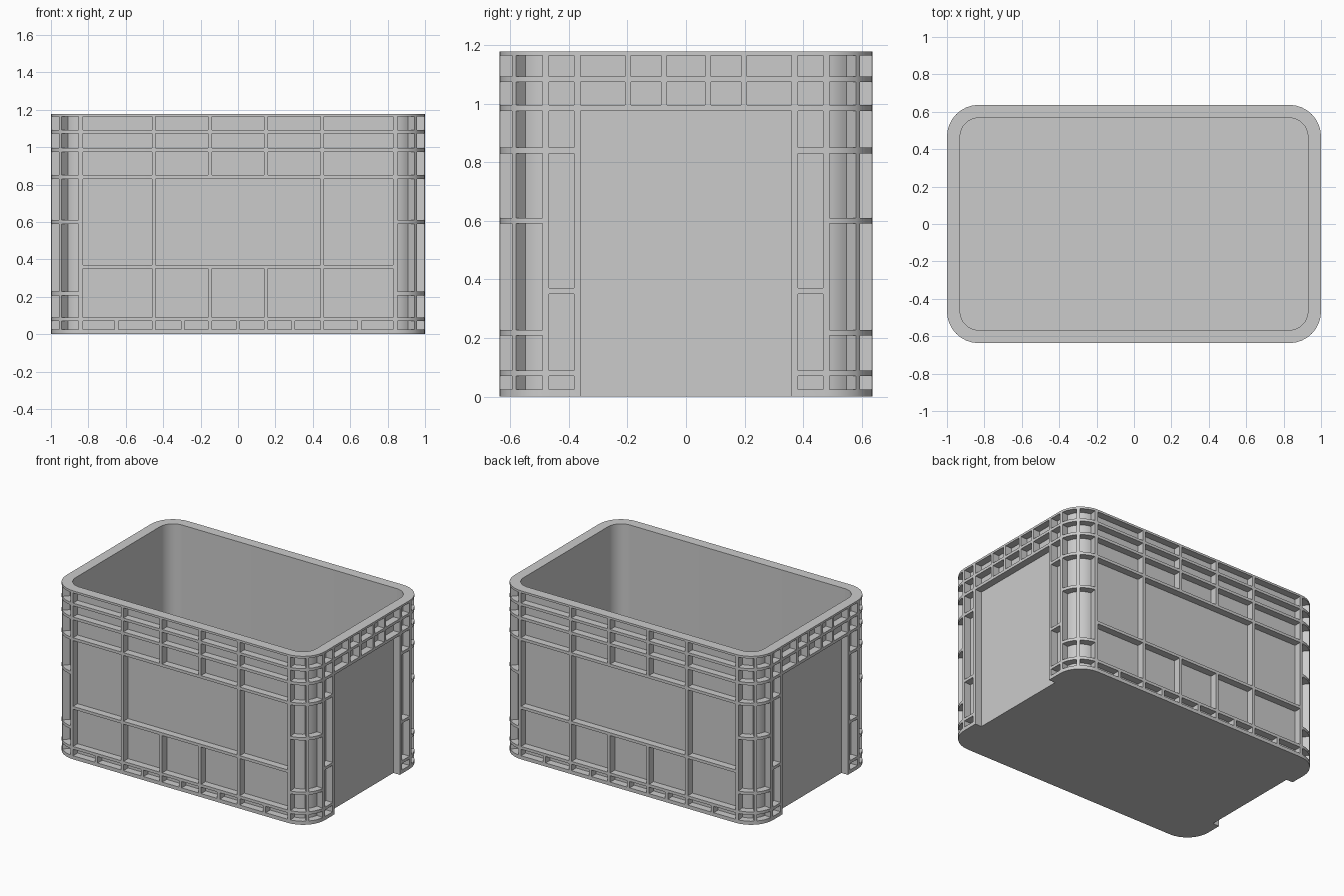
import bpy, bmesh
from math import cos, sin, radians

if "Cube" in bpy.data.objects:
    bpy.data.objects.remove(bpy.data.objects["Cube"])

HX, HY, H = 1.0, 0.637, 1.178    # half length, half width, height
R, DEPTH, WALL = 0.17, 0.05, 0.07  # corner radius, pocket depth, rim width
CX, CY = HX - R, HY - R          # corner arc centres
FLOOR, RIB = 0.03, 0.02


def prism(bm, pts, z0, z1):
    """Extrude a flat outline from z0 to z1."""
    lo = [bm.verts.new((x, y, z0)) for x, y in pts]
    hi = [bm.verts.new((x, y, z1)) for x, y in pts]
    bm.faces.new(lo[::-1])
    bm.faces.new(hi)
    n = len(pts)
    for i in range(n):
        j = (i + 1) % n
        bm.faces.new((lo[i], lo[j], hi[j], hi[i]))


def arc(r, a0, a1, n):
    return [(CX + r * cos(radians(a0 + (a1 - a0) * i / n)),
             CY + r * sin(radians(a0 + (a1 - a0) * i / n))) for i in range(n + 1)]


def rounded_rect(r, n=8):
    q = arc(r, 0, 90, n)
    return (q + [(-x, y) for x, y in q[::-1]]
            + [(-x, -y) for x, y in q] + [(x, -y) for x, y in q[::-1]])


def rect(x0, x1, y0, y1):
    return [(x0, y0), (x1, y0), (x1, y1), (x0, y1)]


def make(name, bm):
    bmesh.ops.recalc_face_normals(bm, faces=bm.faces)
    me = bpy.data.meshes.new(name)
    bm.to_mesh(me)
    bm.free()
    ob = bpy.data.objects.new(name, me)
    bpy.context.collection.objects.link(ob)
    return ob


def spans(ribs, limit):
    """Gaps between symmetric ribs, out to +-limit."""
    centres = sorted({s * r for r in ribs for s in (-1, 1)})
    starts = [-limit] + [c + RIB / 2 for c in centres]
    ends = [c - RIB / 2 for c in centres] + [limit]
    return list(zip(starts, ends))


# Solid block for the crate
bm = bmesh.new()
prism(bm, rounded_rect(R), 0, H)
crate = make("crate", bm)

# Everything that gets cut away
bm = bmesh.new()
prism(bm, rounded_rect(R - WALL), FLOOR, H + 0.1)  # cavity

rows = [(.025, .07), (.09, .35), (.37, .83), (.85, .975), (.995, 1.073), (1.092, 1.163)]
long_ribs = [(0.0, .15, .295, .45, .65), (.15, .45), (.45,),
             (.15, .45), (.15, .45), (.15, .45)]

# Pockets on the long sides
for (z0, z1), ribs in zip(rows, long_ribs):
    for a, b in spans(ribs, CX):
        for s in (-1, 1):
            prism(bm, rect(a, b, s * (HY - DEPTH), s * (HY + .1)), z0, z1)

for s in (-1, 1):
    x0, x1 = s * (HX - DEPTH), s * (HX + .1)
    # Recessed end panel, open at the bottom
    prism(bm, rect(x0, x1, -.36, .36), -.1, .975)
    # Pockets under the rim at the ends
    for z0, z1 in rows[4:]:
        for a, b in spans((.075, .198), .36):
            prism(bm, rect(x0, x1, a, b), z0, z1)
    # Narrow pocket columns beside the end panel
    for t in (-1, 1):
        for z0, z1 in rows:
            prism(bm, rect(x0, x1, t * .382, t * CY), z0, z1)

# Curved corner pockets, two columns per corner
corner_rows = [rows[0], (.09, .208), (.228, .59), (.61, .83)] + rows[3:]
for a0, a1 in ((7.5, 41.6), (48.4, 82.5)):
    outline = arc(R - DEPTH, a0, a1, 4) + arc(R + .05, a1, a0, 4)
    for sx in (-1, 1):
        for sy in (-1, 1):
            for z0, z1 in corner_rows:
                prism(bm, [(sx * x, sy * y) for x, y in outline], z0, z1)
cutter = make("pocket_cutter", bm)
cutter.hide_render = True

# Cut the pockets and shade
mod = crate.modifiers.new("pockets", 'BOOLEAN')
mod.operation = 'DIFFERENCE'
mod.solver = 'EXACT'
mod.object = cutter
bpy.context.view_layer.objects.active = crate
crate.select_set(True)
bpy.ops.object.modifier_apply(modifier=mod.name)
bpy.data.objects.remove(cutter, do_unlink=True)
bpy.ops.object.shade_smooth_by_angle(angle=radians(30))
